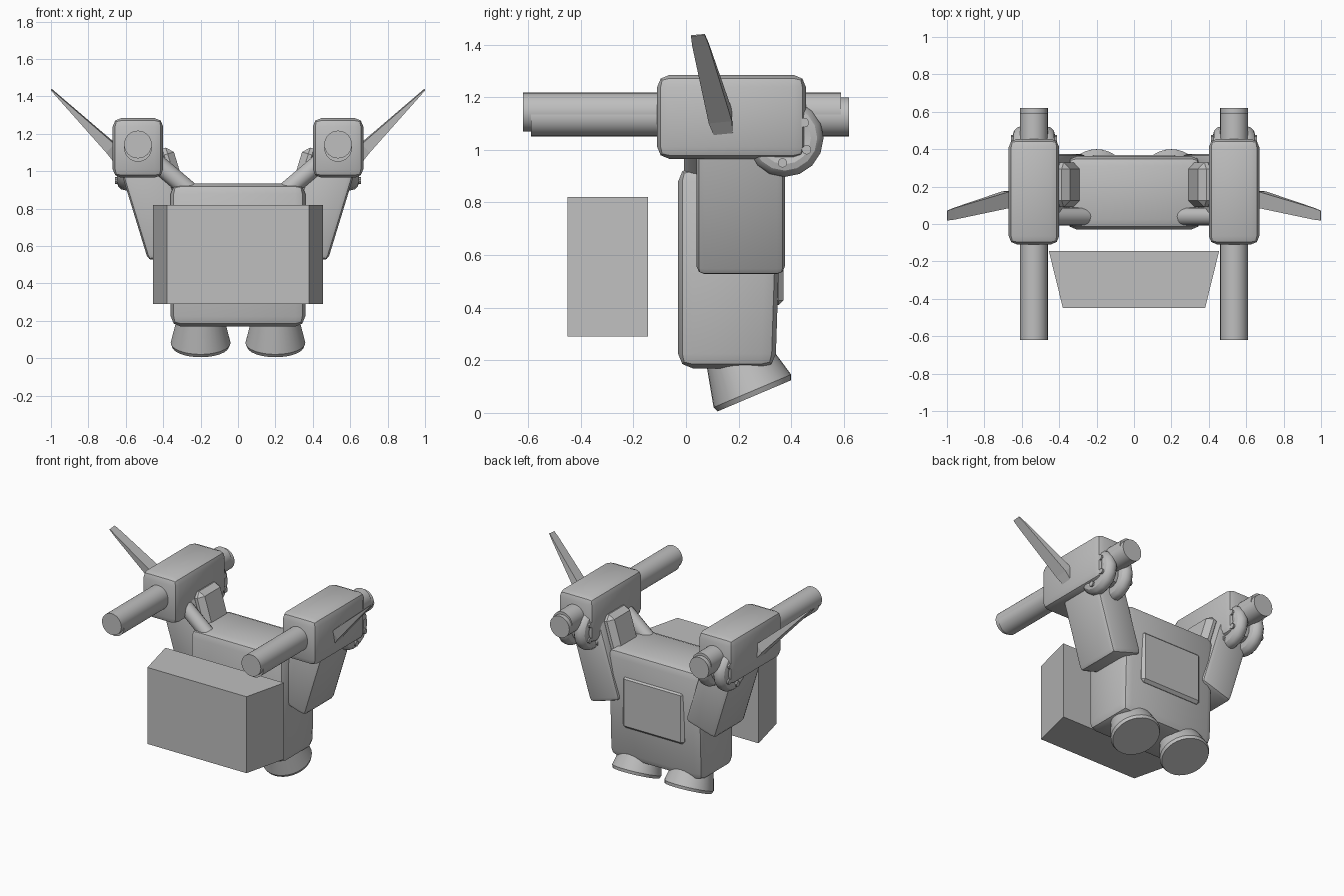
import bpy
import bmesh
from math import radians, pi
from mathutils import Matrix, Vector

cube = bpy.data.objects.get("Cube")
if cube:
    bpy.data.objects.remove(cube, do_unlink=True)

grey = bpy.data.materials.new("plain_grey")
grey.use_nodes = True
colour = (0.52, 0.52, 0.52, 1)
grey.diffuse_color = colour
grey.node_tree.nodes["Principled BSDF"].inputs["Base Color"].default_value = colour


def finish(name, bm, mirror=False, smooth=True):
    """Turn a bmesh into a named object, optionally mirrored across x."""
    bmesh.ops.recalc_face_normals(bm, faces=bm.faces)
    mesh = bpy.data.meshes.new(name)
    bm.to_mesh(mesh)
    bm.free()
    mesh.materials.append(grey)
    obj = bpy.data.objects.new(name, mesh)
    bpy.context.collection.objects.link(obj)
    if mirror:
        obj.modifiers.new("mirror", "MIRROR").use_mirror_merge = False
    if smooth:
        bpy.ops.object.select_all(action="DESELECT")
        obj.select_set(True)
        bpy.context.view_layer.objects.active = obj
        bpy.ops.object.shade_smooth_by_angle(angle=radians(30))
    return obj


def box(name, centre, size, bevel, tilt=0, mirror=False, lean=0, segments=2):
    """Bevelled box, tilted about y; lean pushes the top of its back face out."""
    bm = bmesh.new()
    bmesh.ops.create_cube(bm, size=1, matrix=Matrix.Diagonal((*size, 1)))
    for v in bm.verts:
        if v.co.y > 0 and v.co.z > 0:
            v.co.y += lean
    bmesh.ops.bevel(bm, geom=bm.edges[:], offset=bevel, segments=segments,
                    profile=0.5, affect="EDGES")
    bm.transform(Matrix.Translation(centre) @ Matrix.Rotation(tilt, 4, "Y"))
    return finish(name, bm, mirror)


def rod(name, start, end, r1, r2=None, sides=32):
    """Mirrored cylinder or cone between two points."""
    start, end = Vector(start), Vector(end)
    axis = end - start
    bm = bmesh.new()
    bmesh.ops.create_cone(bm, cap_ends=True, segments=sides, radius1=r1,
                          radius2=r1 if r2 is None else r2, depth=axis.length)
    turn = axis.to_track_quat("Z", "Y").to_matrix().to_4x4()
    bm.transform(Matrix.Translation((start + end) / 2) @ turn)
    return finish(name, bm, True)


def loft(name, sections, mirror=False):
    """Closed solid through four-cornered sections."""
    bm = bmesh.new()
    rings = [[bm.verts.new(p) for p in s] for s in sections]
    for a, b in zip(rings, rings[1:]):
        for i in range(4):
            j = (i + 1) % 4
            bm.faces.new((a[i], a[j], b[j], b[i]))
    bm.faces.new(rings[0])
    bm.faces.new(rings[-1])
    return finish(name, bm, mirror, smooth=False)


# Main body, with its raised back panel
box("body", (0, 0.155, 0.552), (0.72, 0.37, 0.765), 0.055, lean=0.025)
box("back_panel", (0, 0.335, 0.59), (0.47, 0.07, 0.36), 0.018, segments=1)

# Separate wedge-sided block in front
loft("front_block", [[(-w, y, 0.29), (w, y, 0.29), (w, y, 0.82), (-w, y, 0.82)]
                     for w, y in ((0.38, -0.45), (0.455, -0.145))])

# Flared nozzles leaning backwards under the body
down = Vector((0, 0.39, -0.92))
mouth = Vector((0.2, 0.26, 0.065))
rod("nozzle", mouth - down * 0.25, mouth - down * 0.02, 0.105, 0.16)
rod("nozzle_rim", mouth - down * 0.02, mouth, 0.16, 0.152)

# Leaning side arms, with a pad on the inner face and a strut to the body
tilt = radians(17)
box("side_arm", (0.456, 0.208, 0.855), (0.24, 0.335, 0.63), 0.03, tilt, True)
box("arm_pad", (0.352, 0.21, 0.98), (0.09, 0.24, 0.3), 0.035, tilt, True, segments=1)
rod("strut", (0.5, 0.04, 1.1), (0.24, 0.04, 0.88), 0.048, sides=16)

# Weapon pods with twin nested barrels
pod_x = 0.535
box("pod", (pod_x, 0.173, 1.125), (0.27, 0.565, 0.318), 0.045, mirror=True)
rod("upper_barrel", (pod_x, -0.62, 1.143), (pod_x, 0.59, 1.143), 0.074)
rod("lower_barrel", (pod_x, -0.59, 1.125), (pod_x, 0.62, 1.125), 0.074)

# Curved guards behind each pod, one on each side of the barrel, with bolts
hub_y, hub_z = 0.375, 1.045
for side, offset in (("outer", 0.065), ("inner", -0.065)):
    bpy.ops.mesh.primitive_torus_add(major_radius=0.1, minor_radius=0.048,
                                     major_segments=16, minor_segments=12)
    temp = bpy.context.object
    bm = bmesh.new()
    bm.from_mesh(temp.data)
    bpy.data.objects.remove(temp, do_unlink=True)
    bm.transform(Matrix.Translation((pod_x + offset, hub_y, hub_z))
                 @ Matrix.Rotation(pi / 2, 4, "Y"))
    finish(side + "_guard", bm, True)
    out = 1 if offset > 0 else -1
    for i, angle in enumerate((38, -28, -95)):
        arm = Matrix.Rotation(radians(angle), 3, "X") @ Vector((0, 0.095, 0))
        seat = arm + Vector((pod_x + offset + out * 0.03, hub_y, hub_z))
        rod(f"{side}_guard_bolt_{i + 1}", seat, seat + Vector((out * 0.028, 0, 0)),
            0.018, sides=10)

# Thin tapering blades rising outwards from the pods
base, tip = Vector((0.64, 0.142, 1.085)), Vector((0.998, 0.045, 1.436))
thick = Vector((-0.7, 0, 0.7))
sections = []
for t, width, depth in ((0, 0.036, 0.04), (0.12, 0.044, 0.032), (0.9, 0.031, 0.006), (1, 0.026, 0.003)):
    c = base.lerp(tip, t)
    w, d = Vector((0.1, width, 0.1 * width)) - Vector((0.1, 0, 0)), thick * depth
    sections.append([c - w - d, c + w - d, c + w + d, c - w + d])
loft("blade", sections, True)
